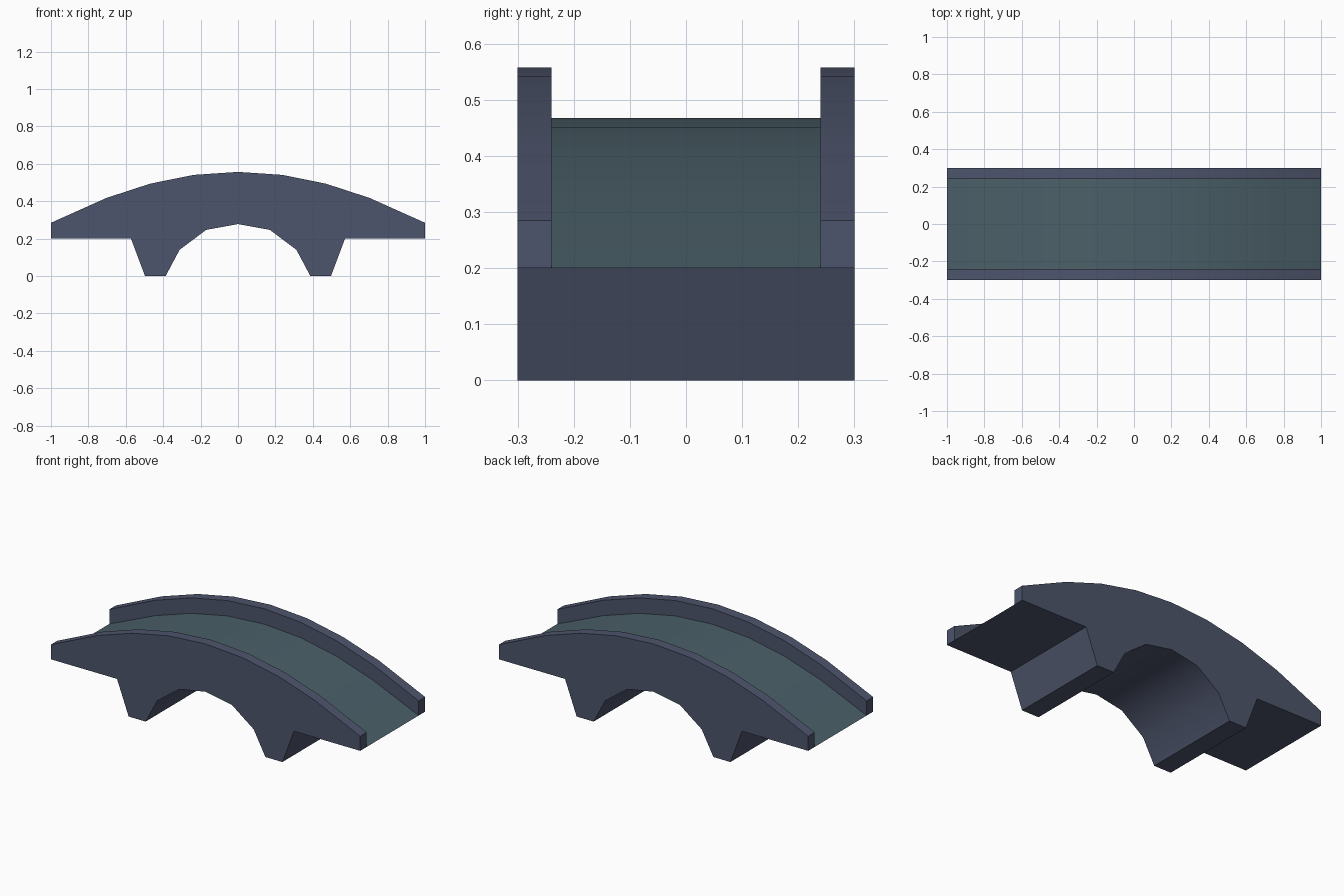
import bpy, bmesh, math

if "Cube" in bpy.data.objects:
    bpy.data.objects.remove(bpy.data.objects["Cube"])

W, IN = 0.30, 0.24      # half width, inner face of the parapets
DROP = 0.09             # road surface below parapet top


def mirror(half):
    """Right half (starting at x = 0) -> full polyline from -x to +x."""
    return [(-x, z) for x, z in reversed(half[1:])] + half


def material(name, rgb):
    m = bpy.data.materials.new(name)
    m.diffuse_color = (*rgb, 1)
    m.use_nodes = True
    m.node_tree.nodes["Principled BSDF"].inputs["Base Color"].default_value = m.diffuse_color
    return m


# Profiles in x, z
top = mirror([(0, 0.557), (0.237, 0.541), (0.47, 0.494), (0.703, 0.418), (1, 0.285)])
road = [(x, z - DROP) for x, z in top]
road[0], road[-1] = (-1, 0.2), (1, 0.2)
under = mirror([(0, 0.278), (0.17, 0.247), (0.312, 0.141), (0.387, 0),
                (0.497, 0), (0.572, 0.2), (1, 0.2)])

bm = bmesh.new()


def line(profile, y):
    return [bm.verts.new((x, y, z)) for x, z in profile]


def strip(a, b, mat=0):
    for i in range(len(a) - 1):
        f = bm.faces.new((a[i], a[i + 1], b[i + 1], b[i]))
        f.material_index = mat


# Parapets: outer side wall, top, inner wall, end caps
roads, unders = [], []
for s in (-1, 1):
    t_out, t_in = line(top, s * W), line(top, s * IN)
    r = line(road, s * IN)
    u_out, u_in = line(under, s * W), line(under, s * IN)
    bm.faces.new(t_out + u_out[::-1])
    strip(t_out, t_in)
    strip(t_in, r)
    strip(u_out, u_in)
    for k in (0, -1):
        bm.faces.new((t_out[k], t_in[k], r[k], u_out[k]))
    roads.append(r)
    unders.append(u_in)

# Road surface and underside with arch and feet
strip(*roads, mat=1)
strip(*unders)

bmesh.ops.remove_doubles(bm, verts=bm.verts, dist=1e-5)
bmesh.ops.recalc_face_normals(bm, faces=bm.faces)
mesh = bpy.data.meshes.new("arched_bridge")
bm.to_mesh(mesh)
bm.free()
mesh.materials.append(material("bridge_body", (0.075, 0.09, 0.15)))
mesh.materials.append(material("bridge_road", (0.07, 0.115, 0.14)))

bridge = bpy.data.objects.new("arched_bridge", mesh)
bpy.context.collection.objects.link(bridge)
bpy.context.view_layer.objects.active = bridge
bridge.select_set(True)
bpy.ops.object.shade_smooth_by_angle(angle=math.radians(35))
